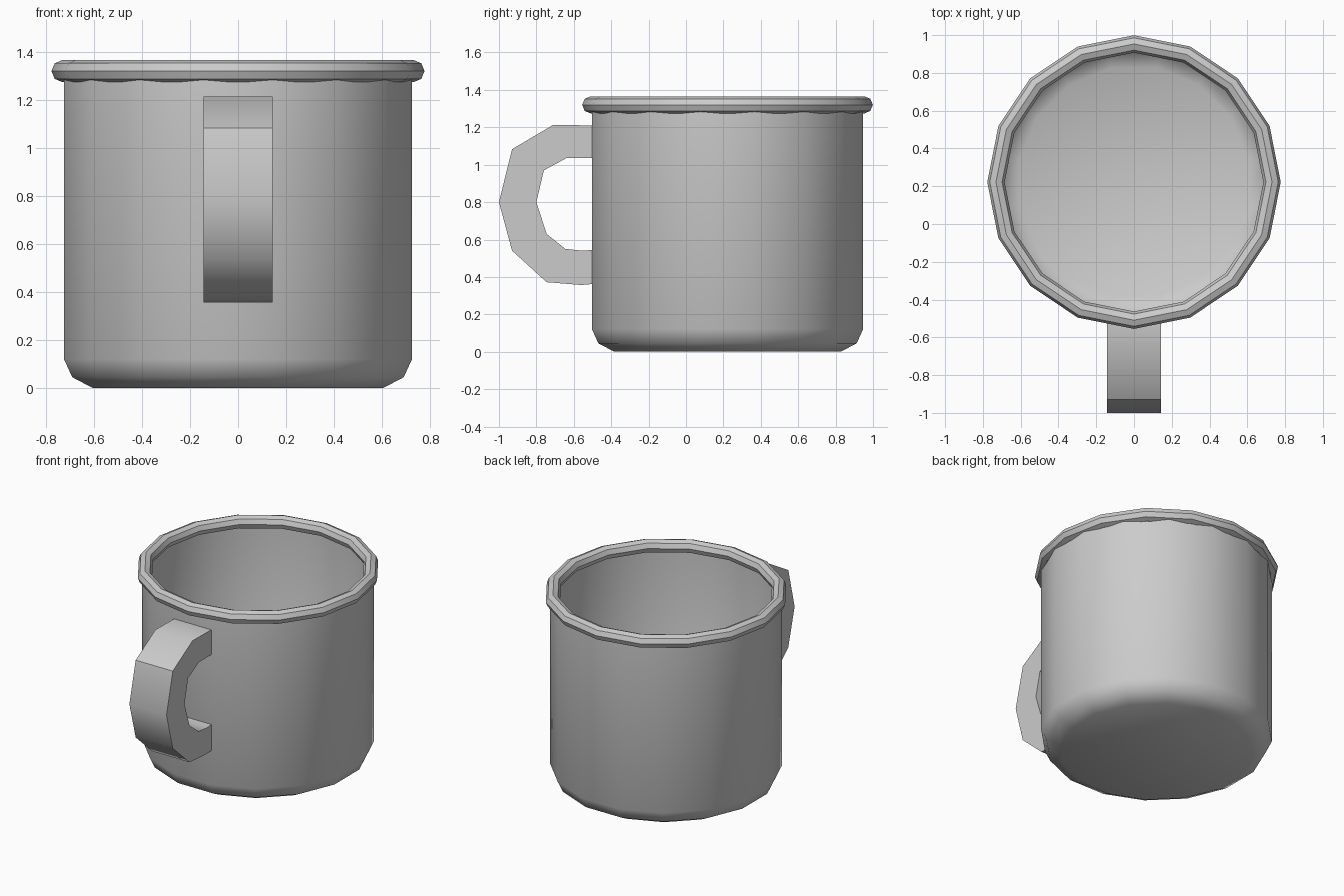
import bpy, bmesh
from math import pi, cos, sin, radians

if "Cube" in bpy.data.objects:
    bpy.data.objects.remove(bpy.data.objects["Cube"])

SIDES = 16
CY = 0.222          # y of the cup axis
FACET = pi / SIDES  # half-step turn so a body facet faces the handle


def finish(name, bm):
    bmesh.ops.recalc_face_normals(bm, faces=bm.faces)
    mesh = bpy.data.meshes.new(name)
    bm.to_mesh(mesh)
    bm.free()
    obj = bpy.data.objects.new(name, mesh)
    bpy.context.collection.objects.link(obj)
    bpy.ops.object.select_all(action='DESELECT')
    obj.select_set(True)
    bpy.context.view_layer.objects.active = obj
    bpy.ops.object.shade_smooth_by_angle(angle=radians(40))
    return obj


def lathe(name, profile, turn=0.0, closed=False, floor=False):
    """Spin an (r, z) profile around the cup axis."""
    bm = bmesh.new()
    rings = []
    for r, z in profile:
        angles = [turn + 2 * pi * i / SIDES for i in range(SIDES)]
        rings.append([bm.verts.new((r * cos(a), CY + r * sin(a), z)) for a in angles])
    pairs = list(zip(rings, rings[1:]))
    if closed:
        pairs.append((rings[-1], rings[0]))
    for a, b in pairs:
        for i in range(SIDES):
            j = (i + 1) % SIDES
            bm.faces.new((a[i], a[j], b[j], b[i]))
    if floor:
        bm.faces.new(rings[0])
    return finish(name, bm)


# Cup body: thin wall with a rounded bottom edge
lathe("cup_body",
      [(0.617, 0), (0.704, 0.045), (0.739, 0.12), (0.739, 1.32)],
      turn=FACET, floor=True)

# Rolled rim: octagonal section ring
lathe("rim",
      [(0.731 + 0.046 * cos(k * pi / 4), 1.32 + 0.046 * sin(k * pi / 4)) for k in range(8)],
      closed=True)

# Handle: flat band swept along a loop in the side plane
wall = CY - 0.739 * cos(FACET)
half = 0.739 * sin(FACET)
outer = [(wall, 1.21), (-0.71, 1.213), (-0.93, 1.083), (-1.0, 0.80),
         (-0.93, 0.54), (-0.745, 0.372), (-0.56, 0.357), (wall, 0.362)]
inner = [(wall, 1.035), (-0.64, 1.035), (-0.76, 0.97), (-0.80, 0.80),
         (-0.745, 0.63), (-0.645, 0.55), (-0.55, 0.54), (wall, 0.545)]
bm = bmesh.new()
sections = []
for (yo, zo), (yi, zi) in zip(outer, inner):
    corners = [(-half, yo, zo), (half, yo, zo), (half, yi, zi), (-half, yi, zi)]
    sections.append([bm.verts.new(c) for c in corners])
for a, b in zip(sections, sections[1:]):
    for i in range(4):
        j = (i + 1) % 4
        bm.faces.new((a[i], a[j], b[j], b[i]))
finish("handle", bm)
